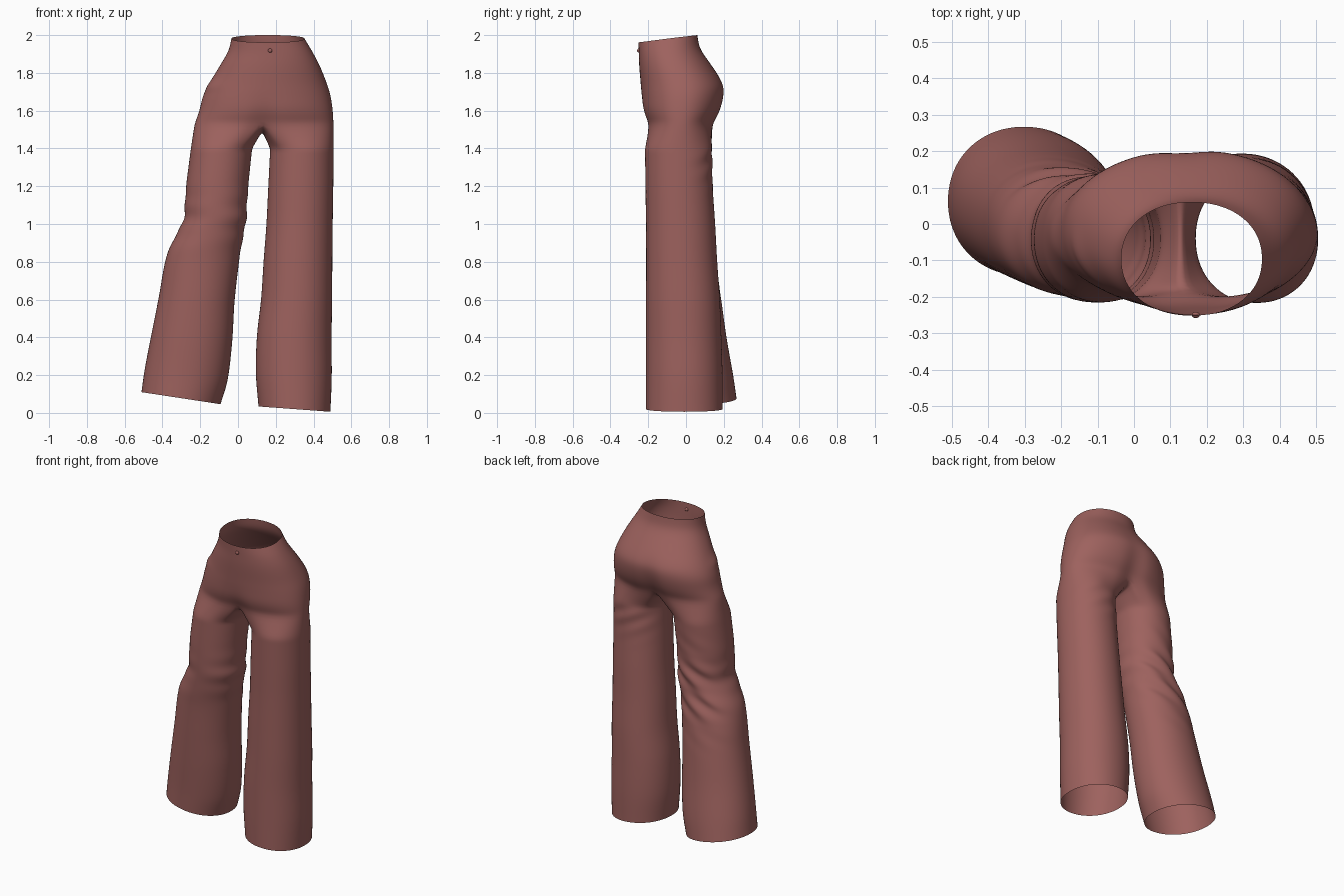
import bpy, bmesh, math
from math import cos, sin, pi, exp, radians

if "Cube" in bpy.data.objects:
    bpy.data.objects.remove(bpy.data.objects["Cube"])

N = 56          # points round the hips
B = 11          # points on the crotch bridge

# Profiles: height, min x, max x, min y, max y
HIPS = [(1.985, -.035, .352, -.252, .06), (1.92, -.05, .39, -.25, .075),
        (1.84, -.095, .432, -.248, .135), (1.74, -.155, .472, -.24, .198),
        (1.68, -.185, .49, -.236, .204), (1.6, -.205, .502, -.228, .185),
        (1.53, -.23, .506, -.205, .15)]
STRAIGHT = [(1.4, .17, .507, -.218, .138), (1.2, .16, .505, -.215, .142),
            (1.0, .15, .502, -.212, .155), (.8, .135, .5, -.212, .166),
            (.6, .122, .499, -.212, .18), (.4, .1, .496, -.212, .188),
            (.2, .094, .497, -.212, .194), (.02, .108, .49, -.212, .194)]
BENT = [(1.4, -.25, .075, -.216, .138), (1.2, -.275, .055, -.216, .13),
        (1.05, -.285, .045, -.212, .13), (.98, -.305, .038, -.206, .135),
        (.9, -.35, .02, -.2, .142), (.8, -.385, .005, -.19, .157),
        (.6, -.42, -.018, -.178, .187), (.4, -.458, -.03, -.165, .215),
        (.2, -.495, -.055, -.15, .25), (.078, -.512, -.092, -.143, .268)]


def sample(keys, z):
    """Smooth interpolation of a profile table at height z."""
    for i in range(len(keys) - 1):
        if z >= keys[i + 1][0] - 1e-6:
            break
    a, b = keys[i], keys[i + 1]
    p, q = keys[max(i - 1, 0)], keys[min(i + 2, len(keys) - 1)]
    h = b[0] - a[0]
    t = (z - a[0]) / h
    out = []
    for c in range(1, 5):
        ma = (b[c] - p[c]) / (b[0] - p[0]) * h
        mb = (q[c] - a[c]) / (q[0] - a[0]) * h
        out.append((2*t**3 - 3*t*t + 1) * a[c] + (t**3 - 2*t*t + t) * ma
                   + (3*t*t - 2*t**3) * b[c] + (t**3 - t*t) * mb)
    return out


def oval(box, ang, n):
    x0, x1, y0, y1 = box
    c, s = cos(ang), sin(ang)
    return ((x0 + x1) / 2 + (x1 - x0) / 2 * math.copysign(abs(c) ** (2 / n), c),
            (y0 + y1) / 2 + (y1 - y0) / 2 * math.copysign(abs(s) ** (2 / n), s))


def bump(v, mid, width):
    return exp(-((v - mid) / width) ** 2)


def hip_point(z, k):
    x, y = oval(sample(HIPS, z), -pi / 2 + 2 * pi * k / N, 2.15)
    # Cleft between the legs, front and back
    low = min(1, max(0, (1.8 - z) / .26))
    cleft = bump(x, .135, .06)
    y += (.022 * low ** 3 if y < 0 else -.028 * low) * cleft
    # Crumpled pocket on the side of the hip
    x -= .014 * bump(z, 1.735, .018) * bump(y, -.1, .07) * (x < 0)
    # Waist dips at the front
    top = min(1, max(0, (z - 1.85) / .135))
    return (x, y, z + top * .13 * (y + .07) * (1 if y < -.07 else .9))


def leg_point(keys, z, ang, slope, bent):
    box = sample(keys, z)
    x, y = oval(box, ang, 2.1)
    cx = (box[0] + box[1]) / 2
    back = max(0, sin(ang))
    if bent:
        # Diagonal folds behind the knee, creases on the inner and outer sides
        f = sin((z - .75 * x) * 46) + .5 * sin((z - .4 * x) * 75 + 1)
        y += .011 * back * f * bump(z, .98, .2)
        x += .006 * (1 - back) * sin(z * 50) * bump(z, 1.02, .12)
    else:
        # Small creases below the seat
        y += .006 * back * sin((z + .5 * x) * 60) * bump(z, 1.33, .1)
    return (x, y, z + slope * max(0, 1 - z) * (x - cx))


def skin(bm, a, b):
    for i in range(len(a)):
        j = (i + 1) % len(a)
        bm.faces.new((a[i], a[j], b[j], b[i]))


bm = bmesh.new()

# Seat and hips
rings = []
steps = 16
for i in range(steps + 1):
    z = 1.985 - (1.985 - 1.53) * i / steps
    rings.append([bm.verts.new(hip_point(z, k)) for k in range(N)])
for a, b in zip(rings, rings[1:]):
    skin(bm, a, b)
last = rings[-1]

# Crotch bridge from front to back
front, rear = last[0], last[N // 2]
bridge = []
for j in range(1, B + 1):
    t = j / (B + 1)
    p = front.co.lerp(rear.co, t)
    p.z -= .04 * sin(pi * t) ** .7
    p.x = .128
    bridge.append(bm.verts.new(p))


def add_leg(keys, start, mid_ang, slope, hem, inner, bent):
    outer = [last[(start + k) % N] for k in range(N // 2 + 1)]
    ring = outer + inner
    angs = [radians(mid_ang - 130 + 260 * k / (N // 2)) for k in range(N // 2 + 1)]
    angs += [radians(mid_ang + 130 + 100 * j / (B + 1)) for j in range(1, B + 1)]
    # Blend from the crotch outline into the round leg
    top = [leg_point(keys, 1.4, a, slope, bent) for a in angs]
    loops = []
    for w in (.35, .7):
        loops.append([tuple(v.co[c] * (1 - w) + p[c] * w for c in range(3))
                      for v, p in zip(ring, top)])
    n = 52
    for i in range(n + 1):
        z = 1.4 - (1.4 - hem) * i / n
        loops.append([leg_point(keys, z, a, slope, bent) for a in angs])
    for pts in loops:
        new = [bm.verts.new(p) for p in pts]
        skin(bm, ring, new)
        ring = new


# Straight leg and bent, trailing leg
add_leg(STRAIGHT, 0, 0, -.075, .02, bridge[::-1], False)
add_leg(BENT, N // 2, 180, -.165, .078, bridge, True)

bmesh.ops.recalc_face_normals(bm, faces=bm.faces)
mesh = bpy.data.meshes.new("trousers")
bm.to_mesh(mesh)
bm.free()
trousers = bpy.data.objects.new("trousers", mesh)
bpy.context.collection.objects.link(trousers)
sub = trousers.modifiers.new("smooth", 'SUBSURF')
sub.levels = sub.render_levels = 1
mesh.shade_smooth()

cloth = bpy.data.materials.new("dusty red cloth")
cloth.diffuse_color = (.34, .122, .112, 1)
cloth.use_nodes = True
cloth.node_tree.nodes["Principled BSDF"].inputs["Base Color"].default_value = cloth.diffuse_color
mesh.materials.append(cloth)

# Fly button
bpy.ops.mesh.primitive_uv_sphere_add(segments=16, ring_count=8, radius=.011,
                                     location=(.17, -.25, 1.918))
button = bpy.context.object
button.name = "fly_button"
button.scale = (1, .8, 1)
button.data.shade_smooth()
button.data.materials.append(cloth)
